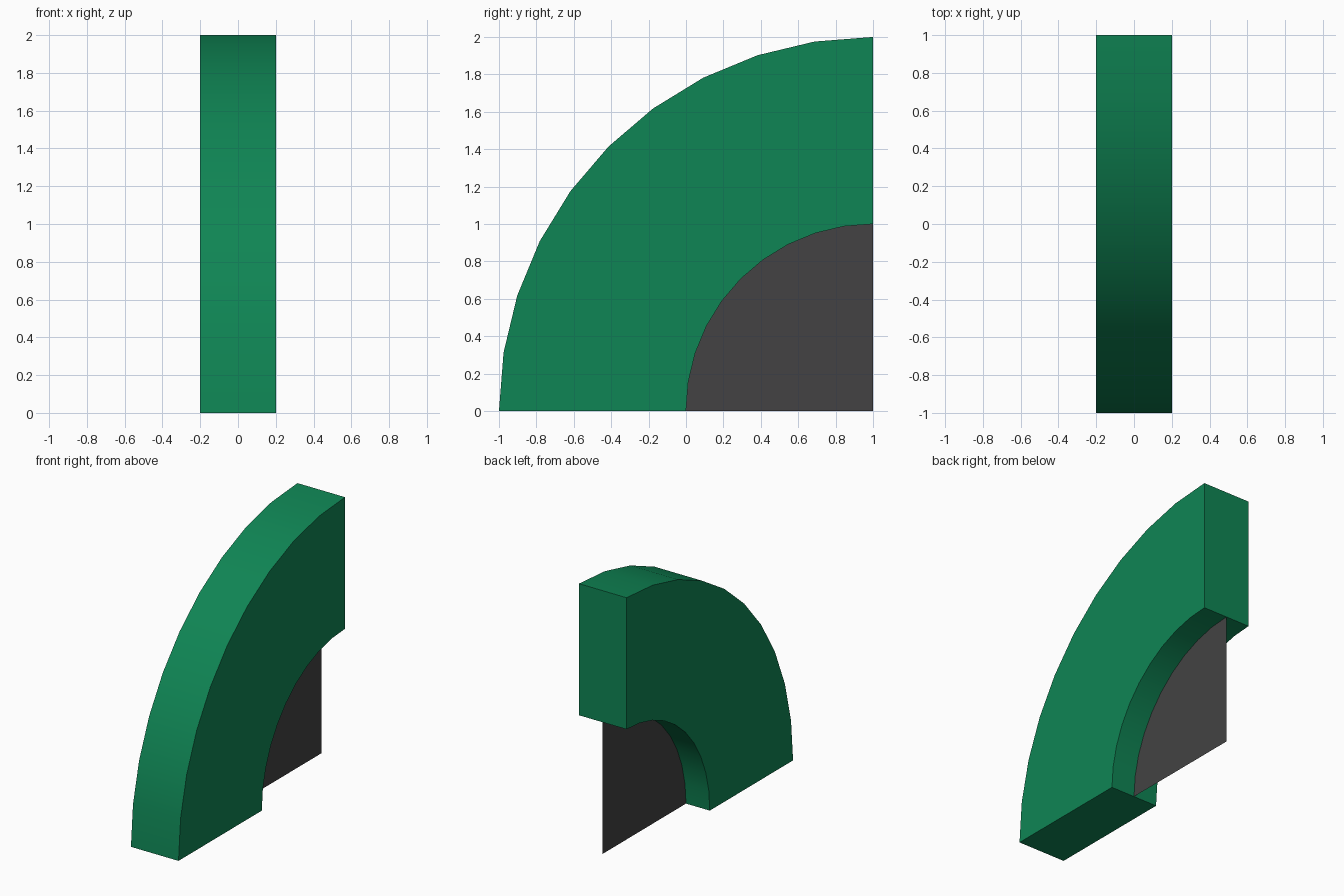
import bpy
import bmesh
from math import cos, sin, pi, radians

cube = bpy.data.objects.get("Cube")
if cube:
    bpy.data.objects.remove(cube, do_unlink=True)

HALF_WIDTH = 0.2
SEGMENTS = 10


def make_material(name, colour):
    mat = bpy.data.materials.new(name)
    mat.use_nodes = True
    mat.diffuse_color = colour
    mat.node_tree.nodes["Principled BSDF"].inputs["Base Color"].default_value = colour
    return mat


def arc(radius):
    """Quarter circle about the rear bottom corner, from the ground to the top."""
    angles = [i * pi / 2 / SEGMENTS for i in range(SEGMENTS + 1)]
    return [(1 - radius * cos(a), radius * sin(a)) for a in angles]


def finish(name, bm, mat):
    mesh = bpy.data.meshes.new(name)
    bm.to_mesh(mesh)
    bm.free()
    mesh.materials.append(mat)
    obj = bpy.data.objects.new(name, mesh)
    bpy.context.collection.objects.link(obj)
    return obj


green = make_material("green", (0.0048, 0.235, 0.089, 1))
charcoal = make_material("charcoal", (0.056, 0.055, 0.056, 1))

# Thick quarter arch: ring profile extruded across the width
bm = bmesh.new()
profile = arc(2) + arc(1)[::-1]
face = bm.faces.new([bm.verts.new((-HALF_WIDTH, y, z)) for y, z in profile])
side = bmesh.ops.extrude_face_region(bm, geom=[face], use_keep_orig=True)
moved = [v for v in side["geom"] if isinstance(v, bmesh.types.BMVert)]
bmesh.ops.translate(bm, verts=moved, vec=(2 * HALF_WIDTH, 0, 0))
bmesh.ops.recalc_face_normals(bm, faces=bm.faces)
arch = finish("quarter_arch", bm, green)
bpy.ops.object.select_all(action="DESELECT")
arch.select_set(True)
bpy.context.view_layer.objects.active = arch
bpy.ops.object.shade_smooth_by_angle(angle=radians(30))

# Flat sheet filling the opening on the centre plane
bm = bmesh.new()
sheet = arc(1) + [(1, 0)]
bm.faces.new([bm.verts.new((0, y, z)) for y, z in reversed(sheet)])
bmesh.ops.recalc_face_normals(bm, faces=bm.faces)
finish("infill_panel", bm, charcoal)
